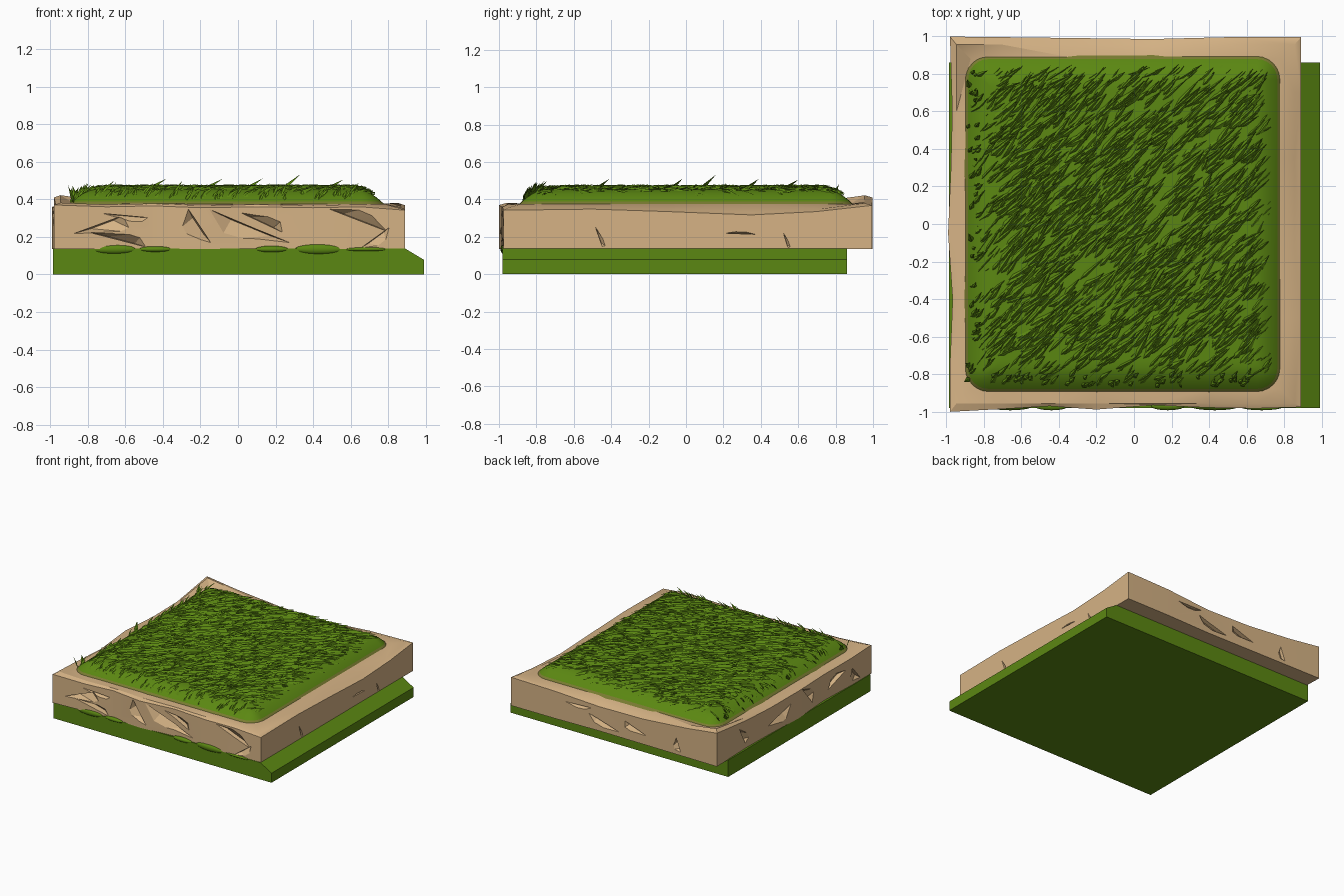
import bpy, bmesh, math, random
from mathutils import Vector

if "Cube" in bpy.data.objects:
    bpy.data.objects.remove(bpy.data.objects["Cube"])
random.seed(7)


def material(name, rgb):
    m = bpy.data.materials.new(name)
    m.diffuse_color = (*rgb, 1)
    m.use_nodes = True
    m.node_tree.nodes["Principled BSDF"].inputs["Base Color"].default_value = m.diffuse_color
    return m


GREEN = material("grass green", (0.105, 0.245, 0.006))
TAN = material("tan stone", (0.67, 0.45, 0.235))
OLIVE = material("olive moss", (0.19, 0.20, 0.03))


def finish(bm, name, mats, normals=True):
    if normals:
        bmesh.ops.recalc_face_normals(bm, faces=bm.faces[:])
    me = bpy.data.meshes.new(name)
    bm.to_mesh(me)
    bm.free()
    ob = bpy.data.objects.new(name, me)
    bpy.context.collection.objects.link(ob)
    for m in mats:
        me.materials.append(m)
    return ob


def smooth(ob, angle):
    bpy.ops.object.select_all(action='DESELECT')
    ob.select_set(True)
    bpy.context.view_layer.objects.active = ob
    bpy.ops.object.shade_smooth_by_angle(angle=math.radians(angle))


def loft(bm, rings):
    """Skin closed rings of equal length and cap both ends."""
    vs = [[bm.verts.new(p) for p in r] for r in rings]
    n = len(vs[0])
    sides = []
    for a, b in zip(vs, vs[1:]):
        sides.append([bm.faces.new((a[i], a[(i + 1) % n], b[(i + 1) % n], b[i])) for i in range(n)])
    bm.faces.new(vs[0][::-1])
    bm.faces.new(vs[-1])
    return sides


# Green base slab: front profile run from front to back, sloped on the right
bm = bmesh.new()
profile = [(-.985, 0), (.99, 0), (.99, .078), (.89, .138), (-.985, .138)]
loft(bm, [[(x, y, z) for x, z in profile] for y in (-.98, .86)])
finish(bm, "base_slab", [GREEN])

# Moss lumps creeping up the front of the stone
for i, (x, w, h) in enumerate([(-.66, .12, .026), (-.44, .09, .016), (.43, .13, .028), (.18, .09, .018), (.68, .12, .012)]):
    bm = bmesh.new()
    bmesh.ops.create_icosphere(bm, subdivisions=3, radius=1)
    for v in bm.verts:
        v.co = Vector((x + v.co.x * w, -.97 + v.co.y * .022, .134 + v.co.z * h))
    ob = finish(bm, f"moss_lump_{i + 1}", [GREEN])
    smooth(ob, 60)

# Stone block: uneven top edge, rim rising inward
edge = [(-.98, -1, .37), (-.7, -.985, .36), (-.45, -.97, .365), (-.2, -.988, .355),
        (.1, -.965, .36), (.4, -.978, .355), (.65, -.982, .36), (.89, -.975, .342),
        (.89, -.5, .348), (.89, -.1, .335), (.89, .35, .317), (.89, .7, .335), (.89, .995, .368),
        (.5, .995, .36), (.1, .985, .335), (-.3, .99, .342), (-.7, .995, .375), (-.98, .998, .41),
        (-.968, .6, .36), (-.975, .3, .35), (-.99, -.05, .36), (-.966, -.4, .35), (-.98, -.75, .36)]


def inset(x, y, d):
    return max(-.98 + d, min(.89 - d, x)), max(-.99 + d, min(.99 - d, y))


bm = bmesh.new()
loft(bm, [[(x, y, .136) for x, y, z in edge],
          edge,
          [(*inset(x, y, .035), z + .012) for x, y, z in edge],
          [(*inset(x, y, .11), .376) for x, y, z in edge]])
bmesh.ops.triangulate(bm, faces=bm.faces[:])
stone = finish(bm, "stone_block", [TAN])

# Chiselled cracks: each is a wedge, steep along a-b and shallow toward c
SIDES = {"front": lambda u, z, o: (u, -.978 - o, z), "right": lambda u, z, o: (.89 + o, u, z),
         "back": lambda u, z, o: (u, .99 + o, z), "left": lambda u, z, o: (-.975 - o, u, z)}
cracks = [("front", (-.90, .21), (-.58, .33), (-.52, .22), .04),
          ("front", (-.76, .33), (-.42, .30), (-.50, .25), .03),
          ("front", (-.82, .23), (-.44, .13), (-.50, .22), .045),
          ("front", (-.28, .38), (-.12, .14), (-.34, .22), .03),
          ("front", (-.20, .37), (.36, .14), (-.10, .18), .05),
          ("front", (-.04, .35), (.28, .20), (.26, .31), .045),
          ("front", (.42, .37), (.86, .20), (.70, .36), .03),
          ("front", (.62, .12), (.84, .28), (.80, .14), .025),
          ("right", (-.50, .29), (-.44, .12), (-.40, .13), .02),
          ("right", (.16, .22), (.42, .21), (.30, .24), .02),
          ("right", (.51, .25), (.55, .12), (.58, .13), .02),
          ("back", (.25, .28), (-.15, .16), (.15, .15), .035),
          ("back", (-.10, .30), (-.38, .20), (-.10, .20), .035),
          ("back", (.45, .30), (.10, .31), (.25, .25), .025),
          ("back", (-.60, .30), (-.66, .14), (-.55, .16), .02),
          ("left", (.72, .36), (.60, .14), (.50, .22), .035),
          ("left", (.38, .20), (.02, .30), (.10, .16), .04),
          ("left", (-.08, .37), (-.26, .16), (-.30, .30), .035),
          ("left", (-.40, .18), (-.72, .30), (-.50, .34), .035),
          ("left", (-.74, .30), (-.88, .14), (-.70, .16), .025)]
bm = bmesh.new()
for side, a, b, c, depth in cracks:
    put = SIDES[side]
    a, b, c = Vector(a), Vector(b), Vector(c)
    pts = [put(p.x, p.y, .03) for p in (a, b, c)]
    for t in (.3, .7):
        q = a.lerp(b, t).lerp(c, .08)
        pts.append(put(q.x, q.y, -depth))
    vs = [bm.verts.new(p) for p in pts]
    bmesh.ops.convex_hull(bm, input=vs)
cutter = finish(bm, "crack_cutter", [TAN])
cutter.hide_render = True
mod = stone.modifiers.new("cracks", 'BOOLEAN')
mod.operation, mod.solver, mod.object, mod.use_self = 'DIFFERENCE', 'EXACT', cutter, True
dg = bpy.context.evaluated_depsgraph_get()
stone.data = bpy.data.meshes.new_from_object(stone.evaluated_get(dg))
stone.modifiers.clear()
bpy.data.objects.remove(cutter)
smooth(stone, 22)

# Grass mound: rounded rectangle rising to a flat top
CX, HX, HY, R = -.06, .845, .90, .13


def depth_in(x, y):
    qx, qy = abs(x - CX) - HX + R, abs(y) - HY + R
    return R - math.hypot(max(qx, 0), max(qy, 0)) - min(max(qx, qy), 0)


def height(x, y):
    t = max(0, min(1, depth_in(x, y) / .17))
    return .368 + .088 * (1 - (1 - t) ** 2)


def ring(d):
    out = []
    for k, (sx, sy) in enumerate([(1, -1), (1, 1), (-1, 1), (-1, -1)]):
        r = max(R - d, .03)
        ox, oy = CX + sx * (HX - d - r), sy * (HY - d - r)
        for j in range(7):
            a = math.radians(-90 + 90 * k + 15 * j)
            out.append((ox + r * math.cos(a), oy + r * math.sin(a)))
    return out


bm = bmesh.new()
steps = [0, .022, .05, .08, .11, .14, .18]
rings = [[(x, y, .36) for x, y in ring(0)]]
rings += [[(x, y, .368 + .088 * (1 - (1 - min(1, d / .17)) ** 2)) for x, y in ring(d)] for d in steps]
sides = loft(bm, rings)
for f in sides[0] + sides[1]:      # mossy rim where the grass meets the stone
    f.material_index = 1
mound = finish(bm, "grass_mound", [GREEN, OLIVE])
smooth(mound, 40)

# Grass blades: slim pointed tents combed toward the back right
bm = bmesh.new()


def blade(root, tip, w, ridge):
    root, tip = Vector(root), Vector(tip)
    d = tip - root
    s = Vector((-d.y, d.x, 0)).normalized() * w
    mid = root.lerp(tip, .4)
    r, l, m, k, t = [bm.verts.new(p) for p in (root, mid + s, mid - s, mid + Vector((0, 0, ridge)), tip)]
    for f in ((r, k, l), (r, m, k), (l, k, t), (k, m, t), (r, l, t, m)):
        bm.faces.new(f)


count = 0
while count < 1500:
    x, y = random.uniform(-.90, .78), random.uniform(-.89, .89)
    a = math.radians(random.gauss(42, 8))
    n = random.uniform(.10, .24)
    tx, ty = x + n * math.cos(a), y + n * math.sin(a)
    if depth_in(x, y) < .025 or depth_in(tx, ty) < .05:
        continue
    lift = random.uniform(.004, .024)
    blade((x, y, height(x, y) - .012), (tx, ty, height(tx, ty) + lift),
          random.uniform(.010, .018), random.uniform(.010, .018))
    count += 1

# Upright tufts along the left and front edges and a few taller blades inside
for i in range(110):
    if i % 2:
        x, y = random.uniform(-.89, -.84), random.uniform(-.82, .80)
    else:
        x, y = random.uniform(-.82, .60), random.uniform(-.875, -.82)
    n = random.uniform(.04, .10)
    blade((x, y, height(x, y) - .01),
          (x + n * random.uniform(.2, .9), y + n * random.uniform(.2, .9), height(x, y) + n * .75), .013, .012)
for x, y, dx, dy, z in [(.22, .06, .11, .10, .532), (-.87, -.82, -.035, -.02, .475), (-.87, -.76, -.03, .02, .45),
                        (-.87, .72, -.02, .05, .46), (-.86, -.1, -.02, .05, .47), (.02, -.5, .11, .09, .51),
                        (-.5, .3, .12, .09, .51), (.45, .5, .11, .10, .505), (-.2, -.1, .12, .08, .51)]:
    blade((x, y, height(x, y) - .02), (x + dx, y + dy, z), .016, .012)
finish(bm, "grass_blades", [GREEN])
